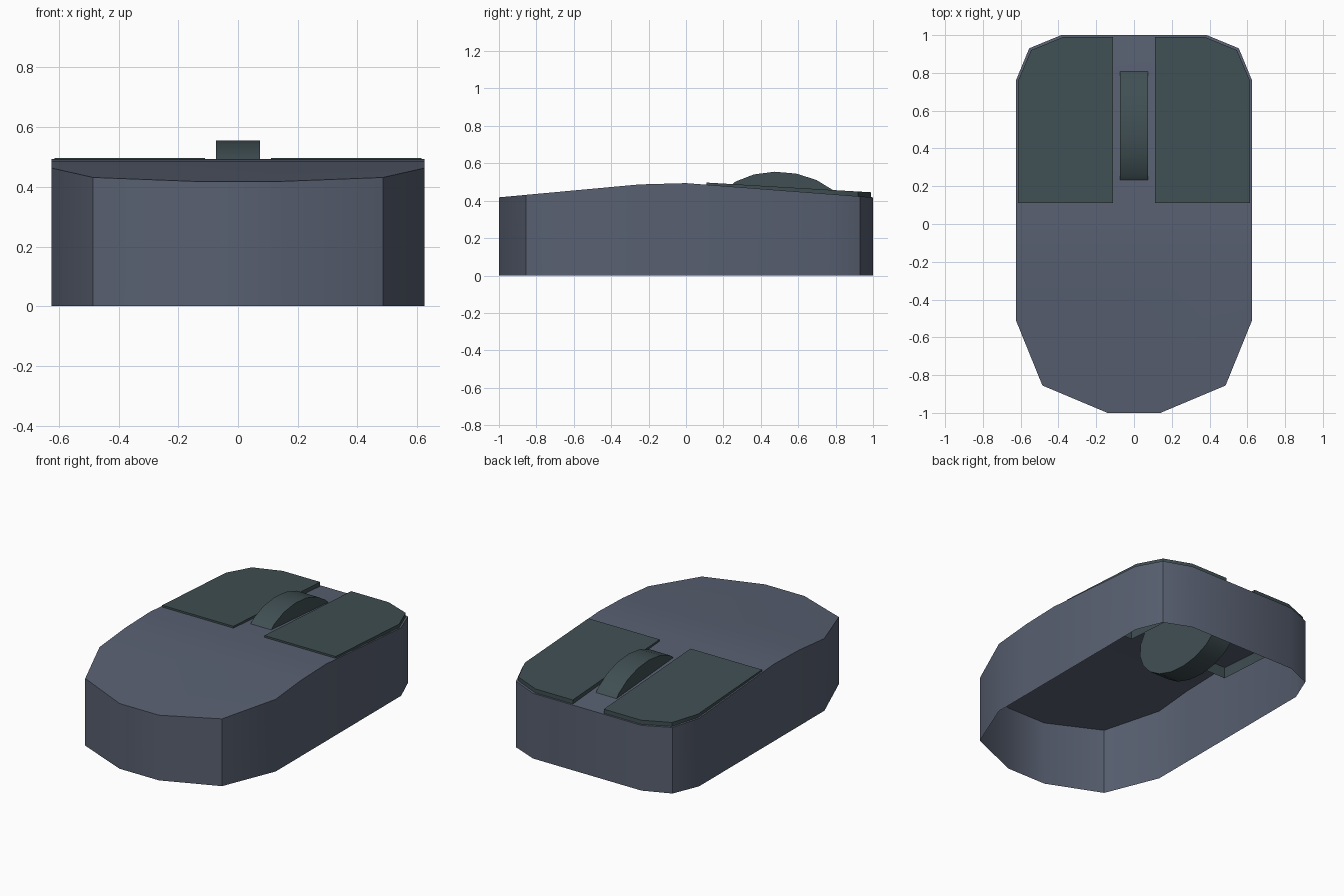
import bpy, bmesh, math
from mathutils import Matrix, Vector

old = bpy.data.objects.get("Cube")
if old:
    bpy.data.objects.remove(old, do_unlink=True)


def material(name, rgb):
    m = bpy.data.materials.new(name)
    m.use_nodes = True
    m.diffuse_color = (*rgb, 1)
    m.node_tree.nodes["Principled BSDF"].inputs["Base Color"].default_value = (*rgb, 1)
    return m


slate = material("slate_grey", (0.098, 0.117, 0.165))
teal = material("dark_teal", (0.051, 0.078, 0.086))


def finish(name, bm, mat):
    mesh = bpy.data.meshes.new(name)
    bm.to_mesh(mesh)
    bm.free()
    ob = bpy.data.objects.new(name, mesh)
    bpy.context.collection.objects.link(ob)
    mesh.materials.append(mat)
    bpy.ops.object.select_all(action='DESELECT')
    ob.select_set(True)
    bpy.context.view_layer.objects.active = ob
    bpy.ops.object.shade_smooth_by_angle(angle=math.radians(30))
    return ob


def open_shell(name, outline, cuts, top, bottom, mat):
    """Lid following top(y), with side walls and no underside."""
    bm = bmesh.new()
    bm.faces.new([bm.verts.new((x, y, 0)) for x, y in outline])
    for y in cuts:
        bmesh.ops.bisect_plane(bm, geom=bm.verts[:] + bm.edges[:] + bm.faces[:],
                               plane_co=(0, y, 0), plane_no=(0, 1, 0))
    for v in bm.verts:
        v.co.z = top(v.co.y)
    rim = [e for e in bm.edges if e.is_boundary]
    new = bmesh.ops.extrude_edge_only(bm, edges=rim)["geom"]
    for v in new:
        if isinstance(v, bmesh.types.BMVert):
            v.co.z = bottom(v.co.y)
    bmesh.ops.recalc_face_normals(bm, faces=bm.faces[:])
    bm.normal_update()
    lid = max(bm.faces, key=lambda f: f.calc_center_median().z)
    if lid.normal.z < 0:
        bmesh.ops.reverse_faces(bm, faces=bm.faces[:])
    return finish(name, bm, mat)


# Domed body shell
def body_top(y):
    pts = [(-1, 0.418), (-0.25, 0.487), (0, 0.494), (1, 0.418)]
    for (a, za), (b, zb) in zip(pts, pts[1:]):
        if y <= b + 1e-5:
            return za + (zb - za) * (y - a) / (b - a)
    return pts[-1][1]


half = [(0.14, -1), (0.485, -0.855), (0.625, -0.51),
        (0.625, 0.76), (0.555, 0.93), (0.385, 1)]
outline = half + [(-x, y) for x, y in reversed(half)]
open_shell("body", outline, (-0.25, 0), body_top, lambda y: 0, slate)


# Two click buttons
def button_top(y):
    return 0.497 - 0.059 * (y - 0.11)


button = [(0.11, 0.11), (0.615, 0.11), (0.615, 0.755),
          (0.545, 0.92), (0.375, 0.99), (0.11, 0.99)]
for side, sign in (("left", 1), ("right", -1)):
    pts = [(sign * x, y) for x, y in button][::sign]
    open_shell(side + "_button", pts, (), button_top,
               lambda y: button_top(y) - 0.085, teal)

# Oval scroll wheel
bm = bmesh.new()
n = 20
bmesh.ops.create_cone(bm, cap_ends=True, segments=n, radius1=1, radius2=1, depth=0.146)
phase = Matrix.Rotation(math.pi / n, 4, 'Z')
across = Matrix.Rotation(math.pi / 2, 4, 'Y')
if any(abs(v.co.x) < 1e-4 or abs(v.co.y) < 1e-4 for v in bm.verts):
    bm.transform(phase)
bm.transform(Matrix.Translation(Vector((0, 0.51, 0.302)))
             @ Matrix.Rotation(math.radians(-5), 4, 'X')
             @ Matrix.Diagonal((1, 0.37, 0.252, 1)) @ across)
finish("scroll_wheel", bm, teal)
